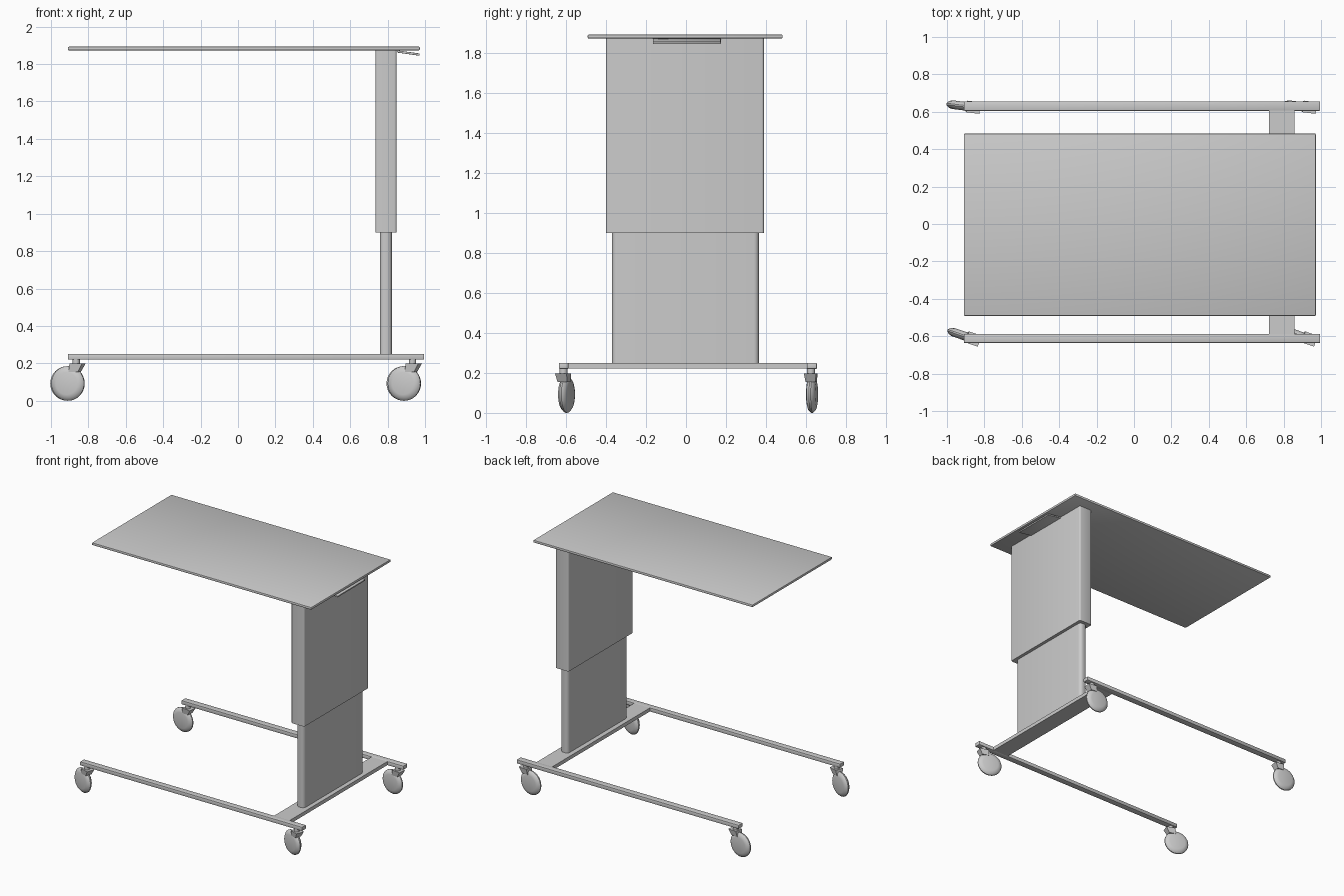
import bpy, bmesh, math
from mathutils import Matrix, Vector

if "Cube" in bpy.data.objects:
    bpy.data.objects.remove(bpy.data.objects["Cube"])


def finish(bm, name, smooth=True):
    bmesh.ops.recalc_face_normals(bm, faces=bm.faces)
    me = bpy.data.meshes.new(name)
    bm.to_mesh(me)
    bm.free()
    ob = bpy.data.objects.new(name, me)
    bpy.context.collection.objects.link(ob)
    if smooth:
        bpy.ops.object.select_all(action='DESELECT')
        ob.select_set(True)
        bpy.context.view_layer.objects.active = ob
        bpy.ops.object.shade_smooth_by_angle(angle=math.radians(35))
    return ob


def box(name, x0, x1, y0, y1, z0, z1, bevel=0.0, vertical_only=False, segments=2):
    bm = bmesh.new()
    bmesh.ops.create_cube(bm, size=1)
    for v in bm.verts:
        v.co = Vector((x0 + (v.co.x + .5) * (x1 - x0),
                       y0 + (v.co.y + .5) * (y1 - y0),
                       z0 + (v.co.z + .5) * (z1 - z0)))
    if bevel:
        edges = [e for e in bm.edges if not vertical_only
                 or abs(e.verts[0].co.z - e.verts[1].co.z) > 1e-4]
        bmesh.ops.bevel(bm, geom=edges, offset=bevel, segments=segments,
                        profile=0.5, affect='EDGES')
    return finish(bm, name)


def prism(bm, profile, y_top, y_low, z_split):
    # side profile in xz, wider above z_split than below
    rows = []
    for s in (-1, 1):
        rows.append([bm.verts.new((x, s * (y_top if z > z_split else y_low), z))
                     for x, z in profile])
    n = len(profile)
    bm.faces.new(rows[0])
    bm.faces.new(rows[1][::-1])
    for i in range(n):
        j = (i + 1) % n
        bm.faces.new((rows[0][i], rows[1][i], rows[1][j], rows[0][j]))


def caster(tag, x, y, angle):
    place = Matrix.Translation((x, y, 0)) @ Matrix.Rotation(math.radians(angle), 4, 'Z')
    # wheel: lathed cross-section, trailing behind the stem
    bm = bmesh.new()
    half = [(0, .023), (.060, .023), (.078, .018), (.087, .010), (.0925, .004)]
    prof = half + [(r, -w) for r, w in reversed(half)]
    vs = [bm.verts.new((r, w, 0)) for r, w in prof]
    es = [bm.edges.new(p) for p in zip(vs, vs[1:])]
    bmesh.ops.spin(bm, geom=vs + es, cent=(0, 0, 0), axis=(0, 1, 0),
                   angle=math.tau, steps=32, use_duplicate=False)
    bmesh.ops.remove_doubles(bm, verts=bm.verts, dist=1e-5)
    bm.transform(Matrix.Translation((.047, 0, .0925)))
    finish(bm, "wheel_" + tag).matrix_world = place
    # fork hood
    bm = bmesh.new()
    prism(bm, [(-.042, .198), (.028, .198), (.035, .155), (-.018, .155)], .031, .025, .18)
    finish(bm, "caster_fork_" + tag, False).matrix_world = place
    # stem
    bm = bmesh.new()
    bmesh.ops.create_cone(bm, cap_ends=True, segments=20, radius1=.02, radius2=.02, depth=.04,
                          matrix=Matrix.Translation((0, 0, .21)))
    finish(bm, "caster_stem_" + tag).matrix_world = place


# table top and telescopic column
box("table_top", -.91, .972, -.492, .484, 1.873, 1.893, .006)
box("outer_column", .735, .848, -.40, .39, .90, 1.874, .012, True, 3)
box("inner_column", .758, .823, -.37, .365, .245, .92, .026, True, 5)

# base frame
box("base_crossbar", .722, .857, -.60, .615, .221, .249)
box("front_rail", -.91, .995, -.636, -.588, .22, .25, .004)
box("back_rail", -.91, .995, .605, .655, .22, .25, .004)

# slanted height lever under the top
lever = box("height_lever", -.06, .06, -.166, .174, -.006, .006, .003)
lever.matrix_world = Matrix.Translation((.911, 0, 1.859)) @ Matrix.Rotation(math.radians(8), 4, 'Y')

# four swivel casters
for side, y, angle in (("front", -.613, 161), ("back", .625, 173)):
    for end, x in (("left", -.865), ("right", .933)):
        caster(side + "_" + end, x, y, angle)
